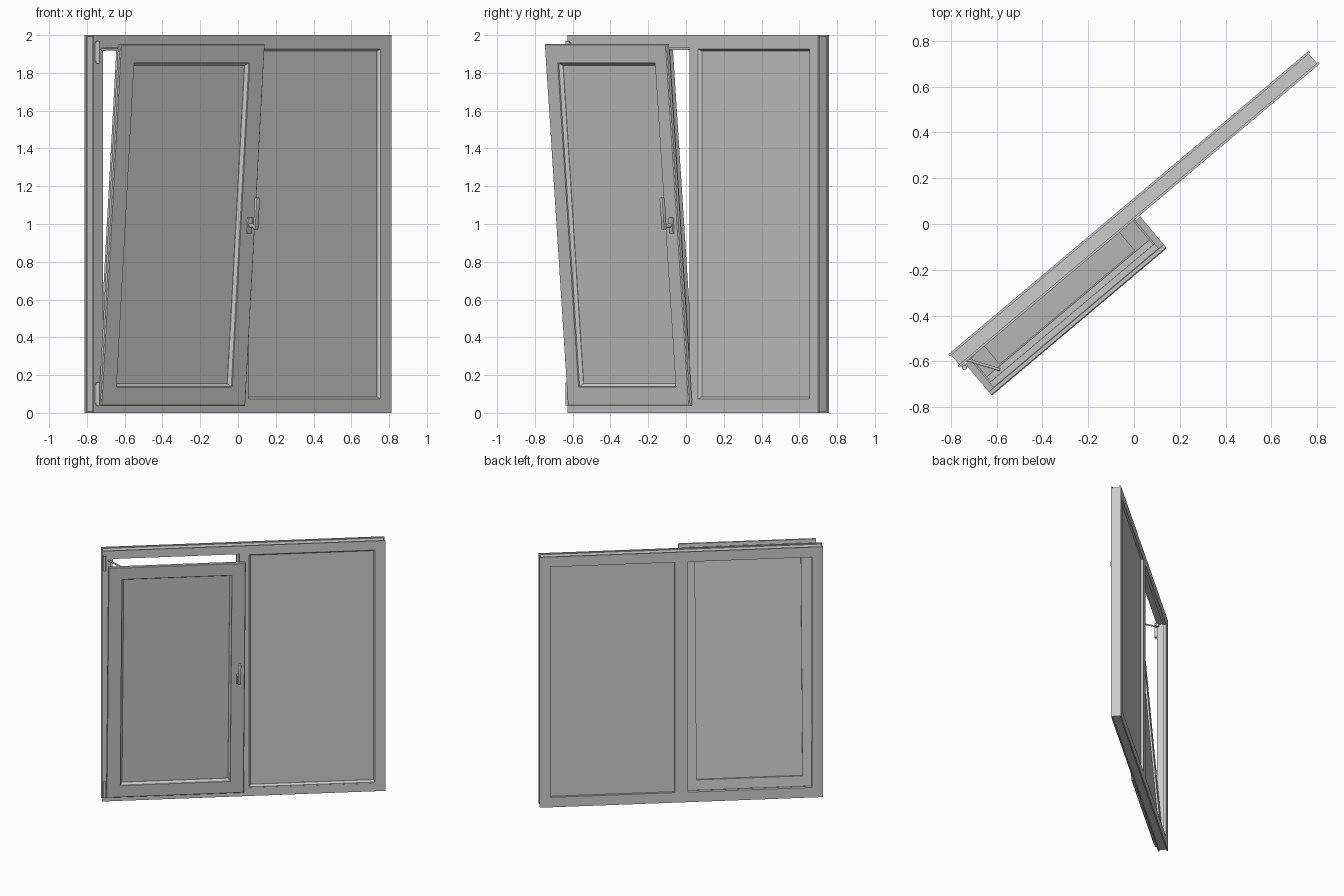
import bpy, bmesh, math
from mathutils import Matrix, Vector

cube = bpy.data.objects.get("Cube")
if cube:
    bpy.data.objects.remove(cube, do_unlink=True)

# One plain grey for the whole window
grey = bpy.data.materials.new("plain_grey")
grey.use_nodes = True
COLOUR = (0.6, 0.6, 0.6, 1)
grey.diffuse_color = COLOUR
grey.node_tree.nodes["Principled BSDF"].inputs["Base Color"].default_value = COLOUR

# Placement: the window is built facing -y, then turned; the sash also tilts inward
PLACE = Matrix.Translation((0, 0.065, 0)) @ Matrix.Rotation(math.radians(40.1), 4, 'Z')
PIVOT = Vector((0, -0.04, 0.04))
TILTED = (PLACE @ Matrix.Translation(PIVOT)
          @ Matrix.Rotation(math.radians(4.8), 4, 'X') @ Matrix.Translation(-PIVOT))


def finish(name, bm, matrix, smooth=False):
    bmesh.ops.recalc_face_normals(bm, faces=bm.faces)
    mesh = bpy.data.meshes.new(name)
    bm.to_mesh(mesh)
    bm.free()
    mesh.materials.append(grey)
    obj = bpy.data.objects.new(name, mesh)
    bpy.context.collection.objects.link(obj)
    obj.matrix_world = matrix
    if smooth:
        bpy.ops.object.select_all(action='DESELECT')
        obj.select_set(True)
        bpy.context.view_layer.objects.active = obj
        bpy.ops.object.shade_smooth_by_angle()
    return obj


def ring(name, x0, x1, z0, z1, profile, matrix):
    """Mitred rectangular border; profile holds (inset, depth) points."""
    bm = bmesh.new()
    loops = []
    for sx, sz in ((0, 0), (1, 0), (1, 1), (0, 1)):
        loops.append([bm.verts.new((x1 - i if sx else x0 + i, y,
                                    z1 - i if sz else z0 + i)) for i, y in profile])
    n = len(profile)
    for a in range(4):
        la, lb = loops[a], loops[(a + 1) % 4]
        for k in range(n):
            m = (k + 1) % n
            bm.faces.new((la[k], la[m], lb[m], lb[k]))
    return finish(name, bm, matrix)


def post(name, outline, z0, z1, matrix):
    """Vertical bar from an (x, y) outline."""
    bm = bmesh.new()
    face = bm.faces.new([bm.verts.new((x, y, z0)) for x, y in outline])
    top = bmesh.ops.extrude_face_region(bm, geom=[face])
    verts = [v for v in top["geom"] if isinstance(v, bmesh.types.BMVert)]
    bmesh.ops.translate(bm, verts=verts, vec=(0, 0, z1 - z0))
    return finish(name, bm, matrix)


def box(name, lo, hi, matrix, bevel=0.0):
    bm = bmesh.new()
    lo, hi = Vector(lo), Vector(hi)
    size = hi - lo
    bmesh.ops.create_cube(bm, size=1, matrix=Matrix.Translation((lo + hi) / 2)
                          @ Matrix.Diagonal((*size, 1)))
    if bevel:
        bmesh.ops.bevel(bm, geom=bm.edges[:], offset=bevel, segments=2,
                        profile=0.5, affect='EDGES')
    return finish(name, bm, matrix, bool(bevel))


def rod(name, a, b, radius, matrix):
    a, b = Vector(a), Vector(b)
    bm = bmesh.new()
    turn = (b - a).to_track_quat('Z', 'Y').to_matrix().to_4x4()
    bmesh.ops.create_cone(bm, cap_ends=True, segments=16, radius1=radius, radius2=radius,
                          depth=(b - a).length, matrix=Matrix.Translation((a + b) / 2) @ turn)
    return finish(name, bm, matrix, True)


# Outer frame with a channel around its edge and a rebate for the sash
F = 0.037
ring("outer_frame", -1.03, 1.03, 0, 2,
     [(0, -F), (0, -0.027), (0.008, -0.027), (0.008, 0.027), (0, 0.027), (0, F),
      (0.08, F), (0.08, 0.012), (0.065, 0.012), (0.065, -F)], PLACE)

# Centre mullion, T-shaped in section
post("mullion", [(-0.03, -F), (0.033, -F), (0.033, 0.012), (0.047, 0.012), (0.047, F),
                 (-0.047, F), (-0.047, 0.012), (-0.03, 0.012)], 0.065, 1.935, PLACE)

# Fixed pane with its sloped bead
ring("fixed_bead", 0.033, 0.965, 0.065, 1.935,
     [(0, -0.036), (0.008, -0.036), (0.02, -0.02), (0.02, 0.012), (0, 0.012)], PLACE)
box("fixed_glass", (0.04, -0.018, 0.075), (0.96, 0.02, 1.925), PLACE)

# Tilting sash: overlapping flange in front, narrower body behind
ring("sash_frame", -1, 0, 0.04, 1.96,
     [(0, -0.058), (0.005, -0.063), (0.1, -0.063), (0.1, -0.055), (0.115, -0.04),
      (0.115, 0.012), (0.035, 0.012), (0.035, -0.015), (0.028, -0.015),
      (0.028, -0.042), (0, -0.042)], TILTED)
box("sash_glass", (-0.89, -0.038, 0.15), (-0.11, -0.002, 1.85), TILTED)

# Handle, turned upward
HX = -0.045
box("handle_plate", (HX - 0.016, -0.075, 0.955), (HX + 0.016, -0.063, 1.04), TILTED, 0.004)
rod("handle_neck", (HX, -0.07, 0.998), (HX, -0.115, 0.998), 0.011, TILTED)
box("handle_lever", (HX - 0.012, -0.13, 0.98), (HX + 0.012, -0.11, 1.15), TILTED, 0.005)

# Hinges on the right-hand jamb, each a pin with a mounting leaf
for place, z0, z1 in (("upper", 1.85, 1.97), ("lower", 0.04, 0.16)):
    rod(place + "_hinge_pin", (-1.013, -0.052, z0), (-1.013, -0.052, z1), 0.011, PLACE)
    box(place + "_hinge_leaf", (-1.022, -0.052, z0 + 0.01), (-1.002, -F, z1 - 0.01), PLACE)

# Tilt arm between the frame head and the sash top
rod("tilt_arm_link", (-0.985, -0.03, 1.925), (-0.9, -0.16, 1.925), 0.006, PLACE)
box("tilt_arm_bracket", (-0.99, -0.04, 1.915), (-0.95, -0.02, 1.936), PLACE)
